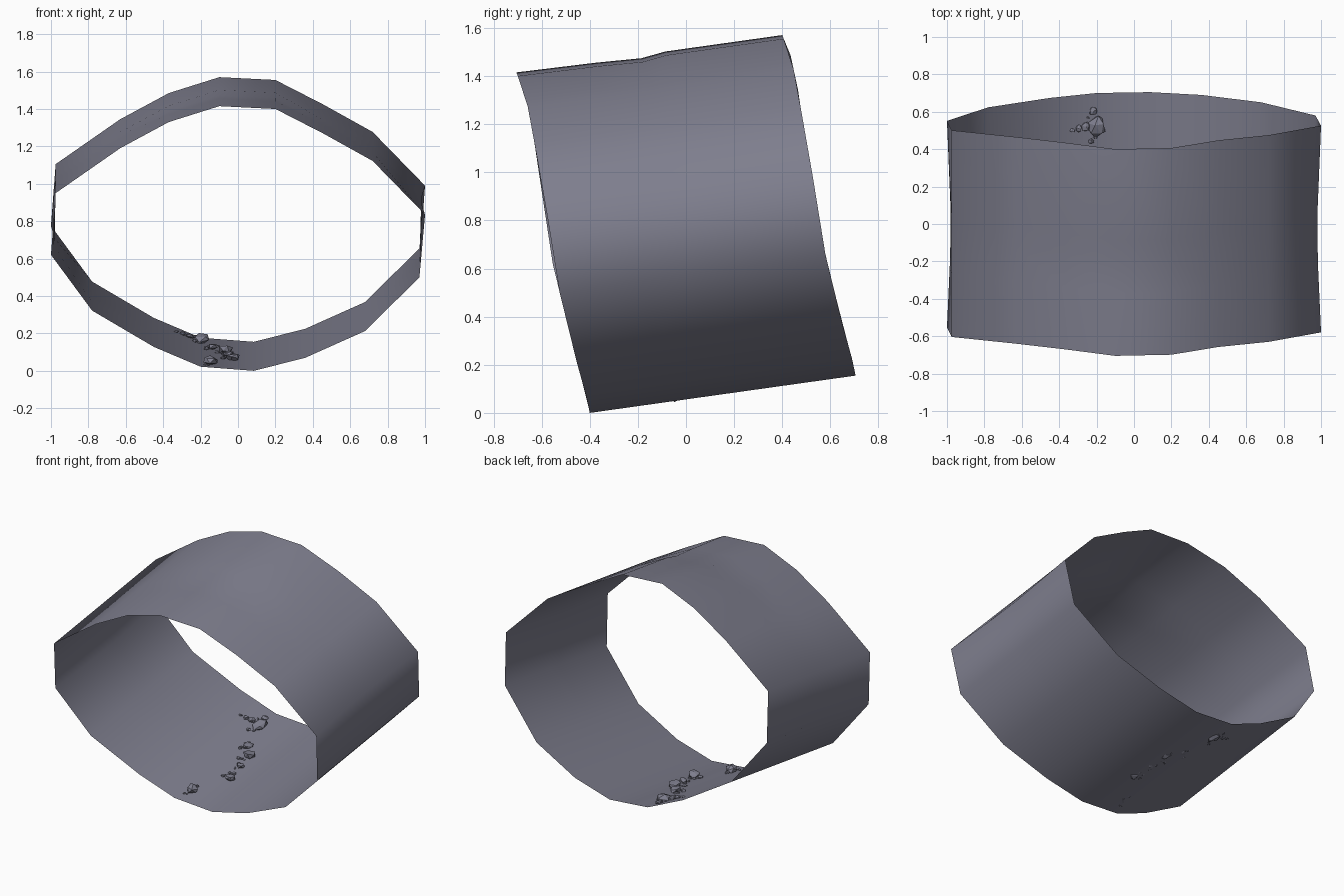
import bpy, bmesh, math, random
from mathutils import Vector, Matrix

if "Cube" in bpy.data.objects:
    bpy.data.objects.remove(bpy.data.objects["Cube"])

random.seed(4)

# Front rim outline (x, z), running counter-clockwise from the left
PROFILE = [(-1.0, .62), (-.78, .322), (-.45, .128), (-.2, .022), (.085, 0), (.36, .07),
           (.68, .213), (.97, .5), (1.0, .835), (.72, 1.122), (.45, 1.272), (.2, 1.4),
           (-.1, 1.415), (-.37, 1.33), (-.63, 1.19), (-.975, .95)]
# Lean of the rim: height -> y
LEAN = [(0, -.4), (.07, -.415), (.215, -.455), (.5, -.525), (.625, -.555), (.84, -.58),
        (.955, -.605), (1.19, -.64), (1.33, -.67), (1.415, -.705)]
LENGTH, RISE = 1.105, .155

# Dark slate colour
slate = bpy.data.materials.new("slate")
slate.diffuse_color = (.21, .21, .27, 1)
slate.use_nodes = True
slate.node_tree.nodes["Principled BSDF"].inputs["Base Color"].default_value = slate.diffuse_color


def interp(table, v):
    for (a, p), (b, q) in zip(table, table[1:]):
        if v <= b:
            return p + (q - p) * (v - a) / (b - a)
    return table[-1][1]


def make_object(name, bm, smooth):
    mesh = bpy.data.meshes.new(name)
    bm.to_mesh(mesh)
    bm.free()
    mesh.materials.append(slate)
    for p in mesh.polygons:
        p.use_smooth = smooth
    obj = bpy.data.objects.new(name, mesh)
    bpy.context.collection.objects.link(obj)
    return obj


# Open single-sheet tunnel shell, pinched slightly at mid length
bm = bmesh.new()
rings = []
for t, pinch, dent in [(0, 1, 0), (.3, .985, .006), (.47, .98, .014), (.56, .98, 0), (1, 1, 0)]:
    rings.append([bm.verts.new((x * pinch if abs(x) > .98 else x,
                                interp(LEAN, z) + LENGTH * t,
                                z + RISE * t - (dent if z > 1.3 else 0)))
                  for x, z in PROFILE])
n = len(PROFILE)
for a, b in zip(rings, rings[1:]):
    for i in range(n):
        j = (i + 1) % n
        bm.faces.new((a[i], a[j], b[j], b[i]))
bmesh.ops.recalc_face_normals(bm, faces=bm.faces)
make_object("tunnel_shell", bm, True)


# Rubble half sunk in the tunnel floor
def floor_height(x, y):
    z = interp(PROFILE[:8], x)
    return z + (y - interp(LEAN, z)) * RISE / LENGTH


def add_rock(bm, x, y, size):
    m = (Matrix.Translation((x, y, floor_height(x, y) + size * .35))
         @ Matrix.Rotation(random.uniform(0, math.tau), 4, 'Z')
         @ Matrix.Rotation(random.uniform(-.2, .2), 4, 'X')
         @ Matrix.Diagonal((size, size * .85, size * .5, 1)))
    rock = bmesh.ops.create_icosphere(bm, subdivisions=1, radius=1, matrix=m)
    for v in rock["verts"]:
        v.co += Vector([random.uniform(-.15, .15) * size for _ in range(3)])


# (x, y, main stone radius) of each heap
HEAPS = [(-.2, .52, .058), (-.13, .3, .04), (-.07, .22, .045),
         (-.05, .1, .03), (-.03, -.05, .045), (-.15, -.28, .048)]
bm = bmesh.new()
for x, y, size in HEAPS:
    add_rock(bm, x, y, size)
    for k in range(4):
        a = random.uniform(.5, 1.5) * math.pi
        d = random.uniform(.9, 1.5) * size
        add_rock(bm, x + d * math.cos(a), y + d * math.sin(a), size * random.uniform(.15, .45))
for k in range(3):
    add_rock(bm, -.26 - .035 * k, .52 - .01 * k, .028 - .007 * k)
make_object("floor_rubble", bm, False)
